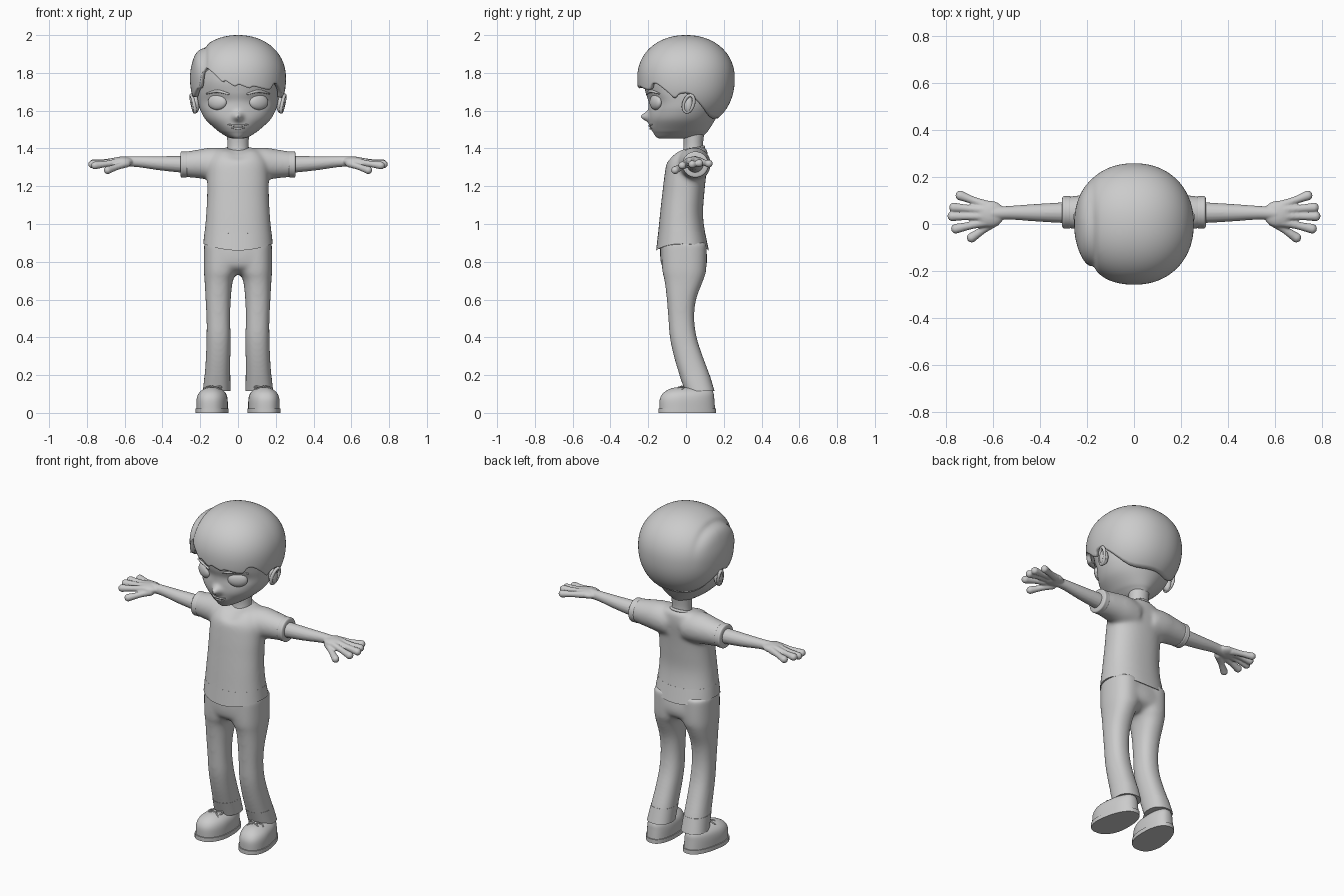
import bpy, bmesh, math
from mathutils import Vector, Matrix

if "Cube" in bpy.data.objects:
    bpy.data.objects.remove(bpy.data.objects["Cube"])

UP = Vector((0, 0, 1))


def gauss(d, w):
    return math.exp(-(d / w) ** 2)


def clamp(v):
    return max(0.0, min(1.0, v))


def spline(rows, k):
    """Catmull-Rom resampling of control rows."""
    out = []
    for i in range(len(rows) - 1):
        a, b, c, d = (rows[max(0, min(len(rows) - 1, i + j))] for j in (-1, 0, 1, 2))
        for s in range(k):
            t = s / k
            out.append([0.5 * (2 * q + (r - p) * t + (2 * p - 5 * q + 4 * r - w) * t * t
                               + (3 * q - p - 3 * r + w) * t ** 3) for p, q, r, w in zip(a, b, c, d)])
    return out + [list(rows[-1])]


def skin(bm, rings, cap=(True, True)):
    """Bridge a list of point rings into a surface."""
    vs = [[bm.verts.new(p) for p in r] for r in rings]
    n = len(vs[0])
    for a, b in zip(vs, vs[1:]):
        for i in range(n):
            j = (i + 1) % n
            bm.faces.new((a[i], a[j], b[j], b[i]))
    if cap[0]:
        bm.faces.new(vs[0])
    if cap[1]:
        bm.faces.new(vs[-1])


def loft(bm, rows, n=2.0, k=5, seg=48, deform=None, side=1):
    """Rows are (z, x centre, x radius, front y, back y)."""
    rings = []
    for z, xc, rx, yf, yb in spline(rows, k):
        ring = []
        for i in range(seg):
            a = 2 * math.pi * i / seg
            c, s = math.cos(a), math.sin(a)
            c, s = math.copysign(abs(c) ** (2 / n), c), math.copysign(abs(s) ** (2 / n), s)
            p = Vector((side * xc + rx * c, (yf + yb) / 2 + (yb - yf) / 2 * s, z))
            ring.append(deform(p) if deform else p)
        rings.append(ring)
    skin(bm, rings)


def blob(bm, loc, scale, rot=0.0):
    m = Matrix.Translation(loc) @ Matrix.Rotation(rot, 4, 'Z') @ Matrix.Diagonal((*scale, 1))
    bmesh.ops.create_uvsphere(bm, u_segments=32, v_segments=18, radius=1, matrix=m)


def tube(bm, pts, k=4, seg=16, up=UP, ends=True):
    """Points are (x, y, z, radius); round ends."""
    p = spline(pts, k)
    rings = []
    for i, q in enumerate(p):
        t = (Vector(p[min(i + 1, len(p) - 1)][:3]) - Vector(p[max(i - 1, 0)][:3])).normalized()
        u = t.cross(up).normalized()
        v = u.cross(t)
        rings.append([Vector(q[:3]) + q[3] * (u * math.cos(2 * math.pi * j / seg) + v * math.sin(2 * math.pi * j / seg))
                      for j in range(seg)])
    skin(bm, rings)
    if ends:
        for q in (p[0], p[-1]):
            blob(bm, q[:3], (q[3],) * 3)


def ring(bm, c, a, b, r, axis):
    """Torus around centre c with half-axis vectors a and b."""
    pts = []
    for i in range(42):
        t = 2 * math.pi * i / 40
        pts.append((*(Vector(c) + Vector(a) * math.cos(t) + Vector(b) * math.sin(t)), r))
    tube(bm, pts, k=1, seg=12, up=Vector(axis), ends=False)


def finish(name, bm, mirror=False, voxel=0, smooth=6, angle=40, recalc=True):
    if recalc:
        bmesh.ops.recalc_face_normals(bm, faces=bm.faces)
    me = bpy.data.meshes.new(name)
    bm.to_mesh(me)
    bm.free()
    o = bpy.data.objects.new(name, me)
    bpy.context.collection.objects.link(o)
    bpy.ops.object.select_all(action='DESELECT')
    o.select_set(True)
    bpy.context.view_layer.objects.active = o
    if voxel:
        m = o.modifiers.new("fuse", 'REMESH')
        m.mode, m.voxel_size, m.use_smooth_shade = 'VOXEL', voxel, True
        m = o.modifiers.new("relax", 'SMOOTH')
        m.factor, m.iterations = 0.5, smooth
    else:
        bpy.ops.object.shade_smooth_by_angle(angle=math.radians(angle))
    if mirror:
        o.modifiers.new("mirror", 'MIRROR')
    return o


# Head with nose bump and shallow eye sockets
def face(p):
    if p.y < 0:
        p.y -= 0.043 * gauss(p.x, 0.024) * gauss(p.z - 1.568, 0.024)
        p.y -= 0.006 * gauss(p.x, 0.05) * gauss(p.z - 1.515, 0.018)
        p.y += 0.012 * gauss(abs(p.x) - 0.11, 0.06) * gauss(p.z - 1.645, 0.045)
    return p


bm = bmesh.new()
loft(bm, [(1.452, 0, .025, -.14, .06), (1.46, 0, .055, -.157, .085), (1.48, 0, .088, -.171, .105),
          (1.5, 0, .115, -.181, .122), (1.55, 0, .169, -.195, .153), (1.6, 0, .198, -.198, .18),
          (1.65, 0, .212, -.2, .2), (1.7, 0, .218, -.215, .215), (1.77, 0, .22, -.225, .22),
          (1.85, 0, .205, -.205, .205), (1.92, 0, .15, -.15, .15), (1.96, 0, .05, -.05, .05)],
     seg=128, k=7, deform=face)
finish("head", bm)

# Hair cap: ellipsoid shell cut along a fringe line, with a side parting
EDGE = spline([(-180, 1.69), (-166, 1.67), (-150, 1.71), (-142, 1.73), (-136, 1.815), (-130, 1.825),
               (-118, 1.79), (-109, 1.752), (-105, 1.758), (-94, 1.728), (-89, 1.738), (-76, 1.718),
               (-71, 1.728), (-50, 1.71), (-44, 1.74), (-36, 1.742), (-23, 1.70), (-14, 1.665), (-8, 1.688),
               (4, 1.69), (12, 1.66), (42, 1.568), (90, 1.56), (138, 1.568), (168, 1.66), (180, 1.69)], 4)


def edge_z(a):
    for (a0, z0), (a1, z1) in zip(EDGE, EDGE[1:]):
        if a0 <= a <= a1:
            return z0 + (z1 - z0) * (a - a0) / (a1 - a0)


def hair_point(a, phi):
    z0 = edge_z(a)
    z = z0 + (2.0 - z0) * math.sin(phi)
    h = abs((z - 1.77) / (0.23 if z > 1.77 else 0.27))
    r = max(0, 1 - h ** 2.15) ** (1 / 2.1)
    c, s = math.cos(math.radians(a)), math.sin(math.radians(a))
    r /= (abs(c) ** 2.15 + abs(s) ** 2.15) ** (1 / 2.15)
    p = Vector((.254 * r * c, .258 * r * s, z))
    fade = clamp((0.22 - p.y) / 0.2) * clamp((z - 1.74) / 0.12)
    g = 0.014 * gauss(p.x + .215, .025) - 0.016 * gauss(p.x + .178, .016)
    m = Vector((0, 0, 1.77))
    return m + (p - m) * (1 + 2.2 * g * fade)


bm = bmesh.new()
skin(bm, [[hair_point(-180 + 360 * i / 200, math.radians(89.5 * j / 40)) for i in range(200)] for j in range(41)],
     cap=(False, True))
hair = finish("hair", bm, angle=60, recalc=False)
m = hair.modifiers.new("thickness", 'SOLIDIFY')
m.thickness, m.offset = 0.025, -1

# Eyes, brows, mouth, ears
bm = bmesh.new()
blob(bm, (.11, -.16, 1.645), (.055, .024, .041), math.radians(27))
finish("eye", bm, True)
bm = bmesh.new()
tube(bm, [(.05, -.208, 1.688, .005), (.11, -.186, 1.703, .008), (.165, -.142, 1.69, .004)])
finish("eyebrow", bm, True)
bm = bmesh.new()
tube(bm, [(-.053, -.178, 1.528, .003), (-.025, -.19, 1.522, .005), (0, -.194, 1.521, .005),
          (.025, -.19, 1.522, .005), (.053, -.178, 1.528, .003)])
tube(bm, [(-.03, -.182, 1.509, .004), (0, -.188, 1.506, .006), (.03, -.182, 1.509, .004)])
finish("lips", bm)
bm = bmesh.new()
blob(bm, (.225, .012, 1.632), (.022, .028, .046))
ring(bm, (.238, .014, 1.637), (.006, .027, .006), (.009, .006, .044), .009, (1, 0, 0))
finish("ear", bm, True)

# Neck
bm = bmesh.new()
loft(bm, [(1.36, 0, .06, -.02, .1), (1.42, 0, .056, -.012, .09), (1.5, 0, .06, -.02, .1)])
finish("neck", bm)


# Shirt: torso and sleeves fused, hem rising at the sides, neckline dipping in front
def drape(p):
    p.z += 0.034 * (p.x / .18) ** 2 * max(0, (1.0 - p.z) / .14)
    p.z -= 0.03 * gauss(p.x, .06) * clamp((.06 - p.y) / .08) * clamp((p.z - 1.33) / .05)
    return p


torso = [(.86, 0, .184, -.158, .121), (.95, 0, .177, -.148, .102), (1.05, 0, .169, -.138, .09),
         (1.15, 0, .164, -.127, .096), (1.25, 0, .163, -.115, .106), (1.33, 0, .157, -.1, .116),
         (1.385, 0, .118, -.065, .114), (1.408, 0, .07, -.03, .1)]
bm = bmesh.new()
loft(bm, torso, n=2.3, deform=drape)
for s in (1, -1):
    tube(bm, [(s * .05, .04, 1.31, .086), (s * .13, .044, 1.318, .088), (s * .2, .048, 1.318, .078),
              (s * .3, .05, 1.315, .065)], seg=32, ends=False)
finish("shirt", bm, voxel=.008, smooth=30)
bm = bmesh.new()
loft(bm, torso[:2], n=2.3, deform=drape)
finish("shirt_hem", bm)
bm = bmesh.new()
ring(bm, (0, .038, 1.392), (.06, 0, 0), (0, .056, .016), .008, (0, 0, 1))
finish("collar", bm)

# Sleeve cuffs
bm = bmesh.new()
tube(bm, [(.268, .05, 1.315, .06), (.272, .05, 1.315, .068), (.286, .05, 1.315, .0685),
          (.3, .05, 1.315, .0685), (.305, .05, 1.315, .06)], seg=40, ends=False)
finish("sleeve_cuff", bm, True)

# Arm with hand and five digits
bm = bmesh.new()
tube(bm, [(.2, .048, 1.312, .046), (.3, .048, 1.316, .044), (.42, .048, 1.322, .037),
          (.53, .048, 1.33, .029), (.6, .045, 1.331, .028)])
blob(bm, (.612, .043, 1.331), (.062, .056, .026))
for base, tip in (((.63, .08, 1.328), (.738, .121, 1.32)), ((.64, .06, 1.333), (.765, .07, 1.322)),
                  ((.64, .033, 1.333), (.772, .033, 1.316)), ((.63, .008, 1.328), (.757, -.02, 1.31)),
                  ((.59, .01, 1.32), (.69, -.058, 1.285))):
    mid = [(p + q) / 2 for p, q in zip(base, tip)]
    tube(bm, [(*base, .021), (*mid, .0165), (*tip, .021)])
finish("arm", bm, True, voxel=.0045, smooth=6)

# Trousers: two curved legs and hips fused, with crisp leg hems
bm = bmesh.new()
leg = [(.115, .113, .073, -.005, .151), (.2, .109, .068, -.035, .126), (.3, .105, .065, -.065, .089),
       (.4, .103, .064, -.086, .057), (.5, .104, .063, -.094, .044), (.6, .105, .067, -.102, .054),
       (.7, .102, .075, -.114, .091), (.76, .091, .09, -.127, .108), (.9, .09, .09, -.13, .11)]
for s in (1, -1):
    loft(bm, leg, n=2.3, side=s)
loft(bm, [(.735, 0, .06, -.07, .05), (.77, 0, .165, -.124, .103), (.83, 0, .18, -.137, .112),
          (.92, 0, .168, -.135, .095)], n=2.5)
finish("trousers", bm, voxel=.008, smooth=30)
bm = bmesh.new()
loft(bm, leg[:2], n=2.3)
finish("trouser_hem", bm, True)


# Shoes: wider, slightly outward toes
def last(p):
    w = 1.0 - 0.9 * max(0, p.y + .04)
    p.x = .135 + (p.x - .14) * w - 0.09 * p.y
    return p


bm = bmesh.new()
loft(bm, [(.02, .14, .084, -.14, .154), (.07, .14, .083, -.139, .15), (.1, .14, .075, -.125, .147),
          (.12, .14, .057, -.1, .138), (.132, .14, .034, -.07, .12), (.135, .14, .01, -.04, .06)],
     n=2.4, deform=last)
finish("shoe", bm, True)
bm = bmesh.new()
loft(bm, [(0, .14, .089, -.146, .16), (.024, .14, .089, -.146, .16)], n=2.4, k=1, deform=last)
finish("shoe_sole", bm, True)

# Laces tied in a bow
bm = bmesh.new()
for s in (1, -1):
    ring(bm, (.135 + s * .024, -.026, .13), (.022, .006 * s, -.006), (0, .01, .008), .004, (0, 0, 1))
    tube(bm, [(.135, -.024, .137, .004), (.135 + s * .022, -.042, .134, .004), (.135 + s * .04, -.052, .119, .004)])
blob(bm, (.135, -.024, .137), (.009, .009, .007))
finish("shoe_lace", bm, True)
